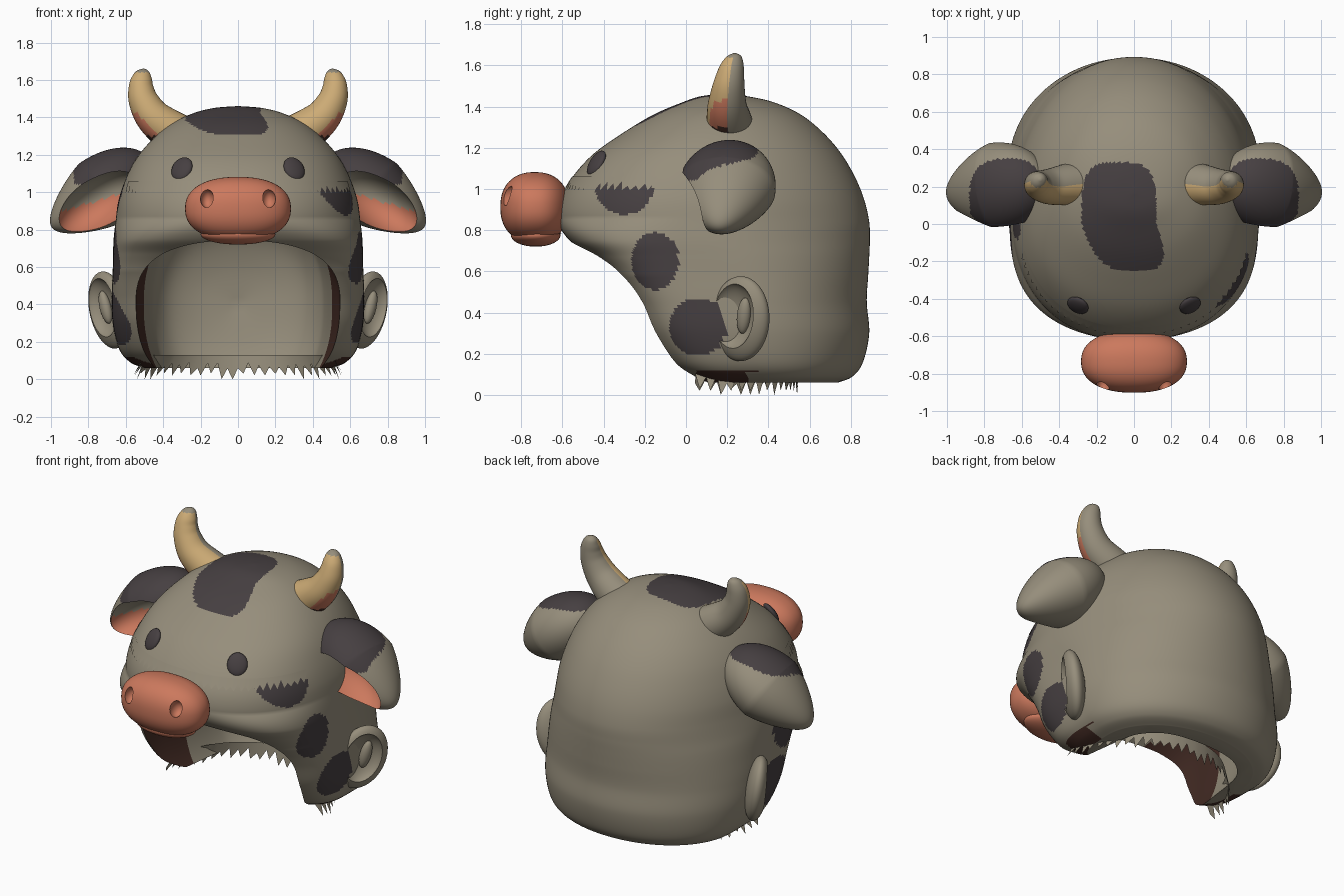
import bpy, bmesh, math, random
from mathutils import Vector, Matrix

if "Cube" in bpy.data.objects:
    bpy.data.objects.remove(bpy.data.objects["Cube"])

random.seed(4)
GREY, DARK, PINK, CREAM, BROWN = range(5)
MATS = []
for name, col in [("hide grey", (.305, .27, .2)), ("patch charcoal", (.061, .05, .053)),
                  ("muzzle pink", (.6, .19, .11)), ("horn cream", (.61, .41, .18)),
                  ("lining brown", (.061, .026, .019))]:
    m = bpy.data.materials.new(name)
    m.diffuse_color = (*col, 1)
    m.use_nodes = True
    m.node_tree.nodes["Principled BSDF"].inputs["Base Color"].default_value = m.diffuse_color
    MATS.append(m)


# ---------- helpers ----------
def finish(name, bm, color):
    bmesh.ops.recalc_face_normals(bm, faces=bm.faces)
    for f in bm.faces:
        f.material_index = color
    me = bpy.data.meshes.new(name)
    bm.to_mesh(me)
    bm.free()
    for m in MATS:
        me.materials.append(m)
    ob = bpy.data.objects.new(name, me)
    bpy.context.collection.objects.link(ob)
    return ob


def loft(name, rings, color=GREY):
    bm = bmesh.new()
    vs = [[bm.verts.new(p) for p in r] for r in rings]
    n = len(vs[0])
    for a, b in zip(vs, vs[1:]):
        for i in range(n):
            bm.faces.new((a[i], a[(i + 1) % n], b[(i + 1) % n], b[i]))
    bm.faces.new(vs[0])
    bm.faces.new(vs[-1])
    return finish(name, bm, color)


def ball(name, matrix, color=GREY, power=1.0, taper=0.0, segs=48):
    """Ellipsoid; power < 1 makes it boxier, taper narrows one x end."""
    bm = bmesh.new()
    bmesh.ops.create_uvsphere(bm, u_segments=segs, v_segments=segs // 2, radius=1)
    for v in bm.verts:
        v.co = [math.copysign(abs(c) ** power, c) for c in v.co]
        k = 1 - abs(taper) * max(0, v.co.x * math.copysign(1, taper))
        v.co.y *= k
        v.co.z *= k
    bm.transform(matrix)
    return finish(name, bm, color)


def place(loc, scale, rot=Matrix()):
    return Matrix.Translation(loc) @ rot @ Matrix.Diagonal((*scale, 1))


def cut(ob, cutter):
    cutter.hide_render = True
    mod = ob.modifiers.new("cut", 'BOOLEAN')
    mod.operation, mod.solver, mod.object = 'DIFFERENCE', 'EXACT', cutter
    mod.material_mode = 'INDEX'
    bpy.context.view_layer.objects.active = ob
    bpy.ops.object.modifier_apply(modifier=mod.name)
    bpy.data.objects.remove(cutter)


def paint(ob, rule):
    for p in ob.data.polygons:
        p.material_index = rule(p.center, p.normal, p.material_index)


def spline(rows, steps):
    """Catmull-Rom through rows of numbers."""
    pts = [rows[0], *rows, rows[-1]]
    out = []
    for i in range(1, len(pts) - 2):
        for k in range(steps):
            t = k / steps
            out.append([b + .5 * t * (c - a + t * (2 * a - 5 * b + 4 * c - d + t * (3 * (b - c) + d - a)))
                        for a, b, c, d in zip(*pts[i - 1:i + 3])])
    return out + [list(rows[-1])]


def spow(v, e):
    return math.copysign(abs(v) ** e, v)


def torn_strip(name, top, bottom):
    bm = bmesh.new()
    a = [bm.verts.new(p) for p in top]
    b = [bm.verts.new(Vector(p).lerp(Vector(q), 1 if i % 2 else random.uniform(.3, .7)))
         for i, (p, q) in enumerate(zip(top, bottom))]
    for i in range(len(a) - 1):
        bm.faces.new((a[i], a[i + 1], b[i + 1], b[i]))
    return finish(name, bm, GREY)


# ---------- hood shell: height, front y, back y, half width ----------
ROWS = [(.06, .05, .74, .5), (.09, 0, .81, .575), (.16, -.1, .86, .635), (.3, -.2, .89, .67),
        (.45, -.27, .878, .675), (.58, -.355, .885, .67), (.67, -.45, .89, .668),
        (.75, -.565, .893, .665), (.84, -.62, .89, .655), (.95, -.61, .865, .64),
        (1.06, -.55, .82, .605), (1.17, -.45, .755, .55), (1.27, -.31, .67, .47),
        (1.36, -.16, .56, .365), (1.42, -.02, .43, .245), (1.45, .07, .3, .13), (1.46, .16, .19, .01)]
SHELL = spline(ROWS, 10)


def shell_point(row, th, grow=1.0):
    z, f, b, w = row
    yc = f + (b - f) * .45
    c, s = math.cos(th), math.sin(th)
    boxy = 2.25 + 2 * min(1, max(0, (.86 - z) / .28))
    e = 2 / (boxy if s < 0 else 2.05)
    return Vector((w * spow(c, e) * grow, yc + (b - yc if s > 0 else yc - f) * spow(s, e) * grow, z))


hood = loft("hood", [[shell_point(r, 2 * math.pi * i / 240) for i in range(240)] for r in SHELL])

# face opening and hollow inside: y, half width, top height, depth below the widest line
CAVITY = [(-1, .56, .74, .7), (-.6, .56, .74, .7), (-.3, .55, .77, .65), (-.1, .54, .82, .6),
          (.05, .52, .88, .58), (.2, .5, .93, .57), (.4, .47, .92, .56), (.5, .44, .88, .52),
          (.6, .36, .76, .42), (.66, .22, .6, .25), (.69, .02, .42, .02)]
cavity = loft("cavity", [[(w * spow(math.cos(t), .85), y, .4 + (h - .4 if math.sin(t) > 0 else d) * spow(math.sin(t), .85))
                          for t in (2 * math.pi * i / 72 + .01 for i in range(72))]
                         for y, w, h, d in spline(CAVITY, 6)], BROWN)
cut(hood, cavity)

# hide patches on the sides: side, y, z, radius y, radius z
SPOTS = [(1, -.15, .65, .115, .14), (1, .06, .33, .14, .14), (1, -.3, 1.01, .14, .135),
         (-1, -.07, .66, .14, .15), (-1, .05, .33, .17, .15), (-1, -.02, .97, .06, .08)]


def hood_rule(c, n, cur):
    if cur == BROWN:
        return BROWN if c.y < .16 and c.z < .66 else GREY
    if c.z < .115 and .05 < c.y < .32:
        return BROWN
    cx = -.08 + .35 * max(0, -c.y)
    if c.z > 1.25 and abs((c.x - cx) / .2) ** 3.5 + abs((c.y - .04) / .29) ** 3.5 < 1:
        return DARK
    for s, y, z, ry, rz in SPOTS:
        if c.x * s > .2 and c.z < 1.05 and ((c.y - y) / ry) ** 2 + ((c.z - z) / rz) ** 2 < 1:
            return DARK
    return GREY


paint(hood, hood_rule)

# torn seam across the face and ragged neck fringe
upper, lower = (min(SHELL, key=lambda r: abs(r[0] - z)) for z in (1.06, .995))
angles = [math.pi + .3 + (math.pi - .6) * i / 70 for i in range(71)]
torn_strip("face_seam", [shell_point(upper, t, 1.006) for t in angles],
           [shell_point(lower, t, 1.007) for t in angles])
angles = [math.pi * i / 60 for i in range(61)]
torn_strip("neck_fringe", [(.5 * math.cos(t), .05 + .5 * math.sin(t), .13) for t in angles],
           [(.56 * math.cos(t), .04 + .5 * math.sin(t), random.choice((0, .02, .03))) for t in angles])

# ---------- muzzle ----------
muzzle = ball("muzzle", place((0, -.735, .912), (.283, .167, .17)), PINK, .87, segs=64)
for s in (-1, 1):
    cut(muzzle, ball("nostril", place((s * .165, -.86, .965), (.036, .05, .05)), PINK, segs=24))
ball("lower_lip", place((0, -.73, .775), (.2, .12, .055)), PINK)
ball("mouth_line", place((0, -.73, .785), (.12, .125, .008)), BROWN)

# ---------- paired parts ----------
HORN = [(.26, .22, 1.27, .12), (.37, .21, 1.335, .11), (.455, .2, 1.405, .095), (.505, .205, 1.49, .08),
        (.518, .215, 1.56, .067), (.512, .225, 1.61, .054), (.503, .235, 1.645, .033), (.5, .237, 1.66, .006)]
for s, side in ((1, "right"), (-1, "left")):
    # eye
    d = Vector((s * .4, -.75, .5)).to_track_quat('Z', 'Y').to_matrix().to_4x4()
    ball("eye_" + side, place((s * .3, -.435, 1.125), (.06, .07, .024), d), DARK, segs=32)

    # horn: cream front, pink lower outside, grey back
    path, rings = spline(HORN, 5), []
    for i, (x, y, z, r) in enumerate(path):
        a, b = path[max(0, i - 1)], path[min(len(path) - 1, i + 1)]
        t = Vector((b[0] - a[0], 0, b[2] - a[2])).normalized()
        out = Vector((t.z, 0, -t.x))
        ring = [Vector((x, y, z)) + r * (math.cos(k) * out + math.sin(k) * Vector((0, 1, 0)))
                for k in (2 * math.pi * j / 36 for j in range(36))]
        rings.append([(p.x * s, p.y, p.z) for p in ring])
    horn = loft("horn_" + side, rings)

    def horn_rule(c, n, cur):
        if n.y > 0 or c.z > 1.64:
            return GREY
        if s * n.x * .75 - n.z * .65 > .55 and c.z < 1.43:
            return BROWN if c.z < 1.3 else PINK
        return CREAM
    paint(horn, horn_rule)

    # drooping cow ear, scooped open towards the front
    droop = Matrix.Rotation(-s * math.radians(8), 4, 'Z') @ Matrix.Rotation(s * math.radians(35), 4, 'Y')
    ear = ball("cow_ear_" + side, place((s * .735, .195, .995), (.32, .24, .195), droop), GREY,
               taper=s * .36, segs=96)
    cut(ear, ball("scoop", place((s * .75, .02, .935), (.25, .2, .135), droop), PINK))

    def ear_rule(c, n, cur):
        x = abs(c.x)
        if cur == PINK:
            return PINK if c.z < .97 - .28 * (x - .7) else GREY
        spot = abs((x - .68) / .2) ** 2.6 + abs((c.y - .14) / .21) ** 2.6 < 1
        return DARK if spot and n.z > 0 and c.z > 1.04 else GREY
    paint(ear, ear_rule)

    # small round ear low on the side, dished, its front rim sunk into the hood
    turn = (Matrix.Rotation(-s * math.radians(33), 4, 'Z') @ Matrix.Rotation(s * math.radians(8), 4, 'Y')
            @ Matrix.Rotation(math.radians(-12), 4, 'X'))
    mid = Vector((s * .69, .265, .37))
    small = ball("small_ear_" + side, place(mid, (.07, .16, .21), turn))
    cut(small, ball("dish", place(mid + turn @ Vector((s * .065, -.015, .02)), (.08, .12, .165), turn)))
    ball("small_ear_ridge_" + side, place(mid + turn @ Vector((s * .005, .02, .02)), (.03, .035, .09), turn),
         segs=24)

# smooth shading with crisp cut edges
for ob in bpy.context.collection.objects:
    ob.select_set(True)
bpy.context.view_layer.objects.active = hood
bpy.ops.object.shade_smooth_by_angle(angle=math.radians(40))
